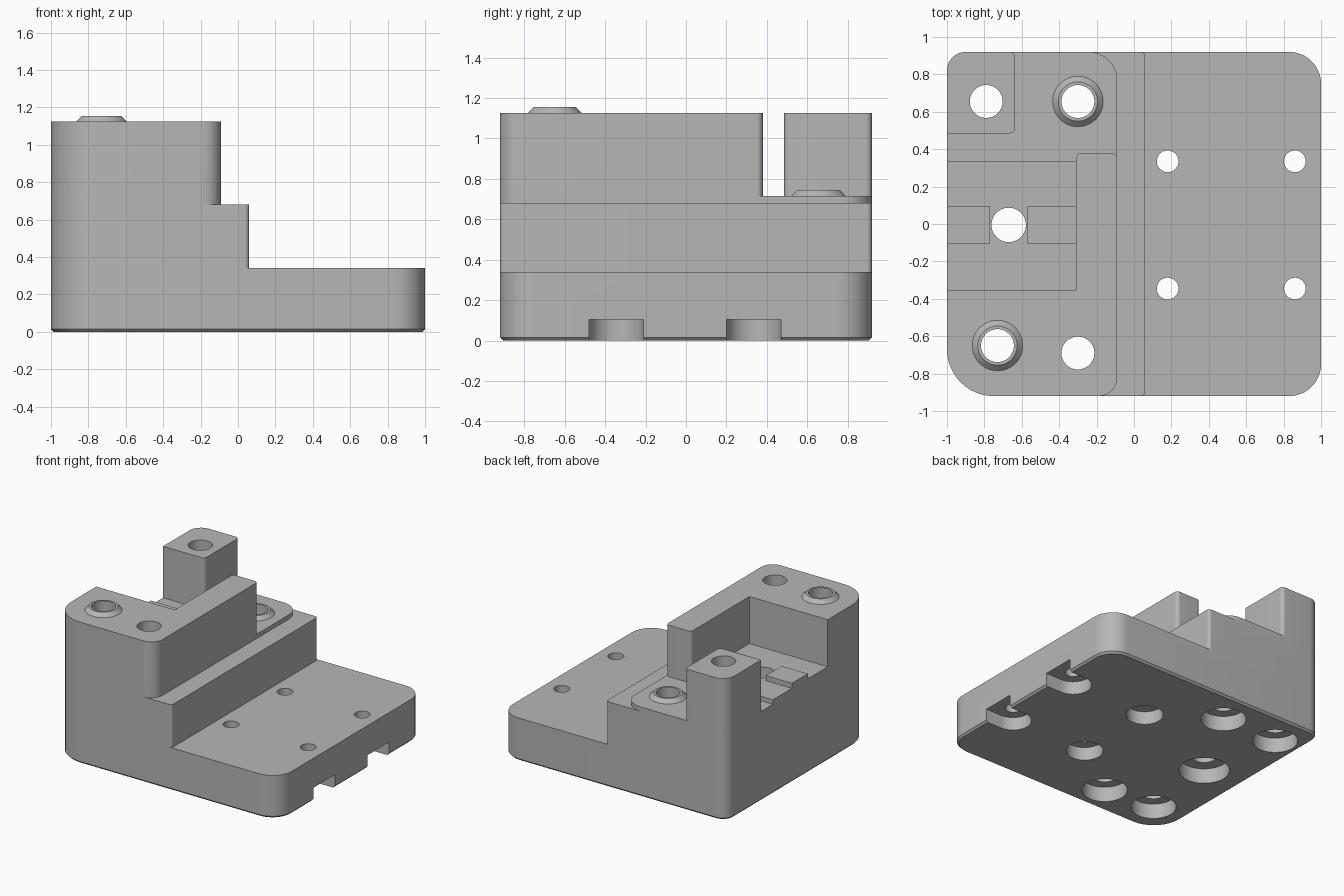
import bpy, bmesh, math

if "Cube" in bpy.data.objects:
    bpy.data.objects.remove(bpy.data.objects["Cube"], do_unlink=True)

grey = bpy.data.materials.new("plain grey")
grey.use_nodes = True
GREY = (0.47, 0.47, 0.47, 1)
grey.diffuse_color = GREY
grey.node_tree.nodes["Principled BSDF"].inputs["Base Color"].default_value = GREY


def new_object(name, bm):
    mesh = bpy.data.meshes.new(name)
    bmesh.ops.recalc_face_normals(bm, faces=bm.faces)
    bm.to_mesh(mesh)
    bm.free()
    mesh.materials.append(grey)
    ob = bpy.data.objects.new(name, mesh)
    bpy.context.collection.objects.link(ob)
    return ob


def rounded(points, steps=12):
    """Outline from (x, y, corner radius) points, counter-clockwise."""
    out = []
    for i, (x, y, r) in enumerate(points):
        if r == 0:
            out.append((x, y))
            continue
        px, py, _ = points[i - 1]
        nx, ny, _ = points[(i + 1) % len(points)]
        a, b = math.hypot(px - x, py - y), math.hypot(nx - x, ny - y)
        ux, uy = (px - x) / a, (py - y) / a
        vx, vy = (nx - x) / b, (ny - y) / b
        cx, cy = x + r * (ux + vx), y + r * (uy + vy)
        for k in range(steps + 1):
            t = math.pi / 2 * k / steps
            s, c = math.sin(t), math.cos(t)
            out.append((cx - r * (vx * c + ux * s), cy - r * (vy * c + uy * s)))
    return out


def prism(name, points, z0, z1, chamfer=0):
    bm = bmesh.new()
    floor = bm.faces.new([bm.verts.new((x, y, z0)) for x, y in rounded(points)])
    top = bmesh.ops.extrude_face_region(bm, geom=[floor], use_keep_orig=True)["geom"]
    for v in top:
        if isinstance(v, bmesh.types.BMVert):
            v.co.z = z1
    bmesh.ops.remove_doubles(bm, verts=bm.verts, dist=1e-5)
    if chamfer:
        edges = [e for e in bm.edges if all(v.co.z == z0 for v in e.verts)]
        bmesh.ops.bevel(bm, geom=edges, offset=chamfer, segments=1, affect="EDGES")
    return new_object(name, bm)


def box(name, x0, x1, y0, y1, z0, z1, radii=(0, 0, 0, 0)):
    corners = ((x0, y0), (x1, y0), (x1, y1), (x0, y1))
    return prism(name, [(x, y, r) for (x, y), r in zip(corners, radii)], z0, z1)


def cone(name, x, y, z0, z1, r0, r1):
    bm = bmesh.new()
    bmesh.ops.create_cone(bm, cap_ends=True, segments=48, radius1=r0, radius2=r1, depth=z1 - z0)
    bmesh.ops.translate(bm, verts=bm.verts, vec=(x, y, (z0 + z1) / 2))
    return new_object(name, bm)


def combine(body, tool, operation):
    mod = body.modifiers.new(operation, "BOOLEAN")
    mod.operation, mod.object, mod.solver = operation, tool, "EXACT"
    bpy.context.view_layer.objects.active = body
    bpy.ops.object.modifier_apply(modifier=mod.name)
    bpy.data.objects.remove(tool, do_unlink=True)


W = 0.92
FRONT_R, BACK_R = 0.25, 0.1
FLOOR, TOP = 0.715, 1.125

# Base plate with a chamfered bottom edge
body = prism("mount_block", [(-1, -W, FRONT_R), (1, -W, 0.17), (1, W, 0.17), (-1, W, BACK_R)],
             0, 0.34, 0.015)

# Stepped block, raised pad, wall with arm, corner post
parts = [
    box("middle_step", -1, 0.06, -W, W, 0.2, 0.68, (FRONT_R, 0.025, 0.025, BACK_R)),
    box("pad", -1, -0.09, -W, W, 0.5, FLOOR, (FRONT_R, 0.1, 0.15, BACK_R)),
    prism("wall_and_arm", [(-1, -W, FRONT_R), (-0.09, -W, 0.1), (-0.09, 0.38, 0.03),
                           (-0.31, 0.38, 0.03), (-0.31, -0.355, 0), (-1, -0.355, 0)], 0.6, TOP),
    box("corner_post", -1, -0.635, 0.485, W, 0.6, TOP, (0, 0.03, 0.03, BACK_R)),
    # Low platform with two bars in the pocket
    box("platform", -1, -0.3, -0.365, 0.335, 0.6, 0.75),
    box("outer_bar", -1, -0.77, -0.105, 0.095, 0.65, 0.79),
    box("inner_bar", -0.57, -0.3, -0.105, 0.095, 0.65, 0.79),
]

# Chamfered bosses
BOSSES = ((-0.3, 0.655, FLOOR), (-0.73, -0.65, TOP))
for x, y, z in BOSSES:
    parts.append(cone("boss", x, y, z - 0.03, z + 0.03, 0.165, 0.105))
for part in parts:
    combine(body, part, "UNION")

# Large through holes with counterbores underneath
for x, y, r, bore in ((-0.79, 0.655, 0.088, 0.165), (-0.3, 0.655, 0.088, 0.165),
                      (-0.73, -0.65, 0.088, 0.165), (-0.3, -0.69, 0.088, 0.165),
                      (-0.67, -0.005, 0.092, 0.185)):
    combine(body, cone("hole", x, y, -0.1, 1.3, r, r), "DIFFERENCE")
    combine(body, cone("counterbore", x, y, -0.1, 0.12, bore, bore), "DIFFERENCE")

# Small plate holes: round counterbores inside, open slots at the edge
for y in (-0.345, 0.335):
    for x in (0.18, 0.86):
        combine(body, cone("small_hole", x, y, -0.1, 0.6, 0.058, 0.058), "DIFFERENCE")
    combine(body, cone("counterbore", 0.18, y, -0.1, 0.105, 0.135, 0.135), "DIFFERENCE")
    slot = box("edge_slot", 0.725, 1.1, y - 0.135, y + 0.135, -0.1, 0.105, (0.135, 0, 0, 0.135))
    combine(body, slot, "DIFFERENCE")

# Smooth the rounded walls, keep edges crisp
bpy.ops.object.select_all(action="DESELECT")
body.select_set(True)
bpy.context.view_layer.objects.active = body
bpy.ops.object.shade_smooth_by_angle(angle=math.radians(30))
